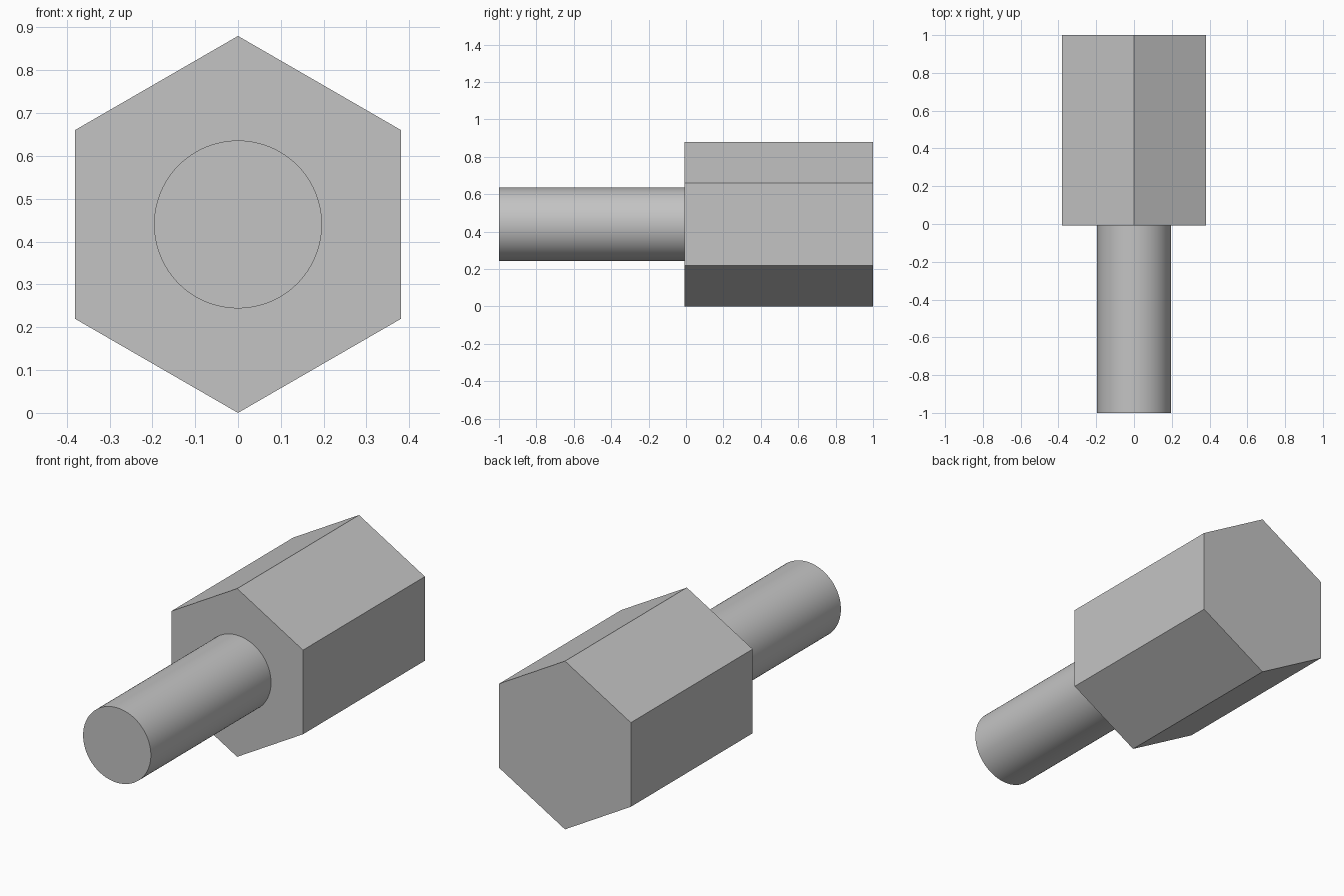
import bpy
import math

cube = bpy.data.objects.get("Cube")
if cube:
    bpy.data.objects.remove(cube, do_unlink=True)

# Single plain metal colour
GREY = (0.55, 0.55, 0.55, 1.0)
metal = bpy.data.materials.new("grey metal")
metal.use_nodes = True
metal.diffuse_color = GREY
metal.node_tree.nodes["Principled BSDF"].inputs["Base Color"].default_value = GREY

AXIS_Z = 0.44   # height of the shared axis
SHOULDER = -0.007  # where the shank meets the hex body


def prism(name, sides, radius, y0, y1):
    """Capped prism lying along y, with one corner pointing up."""
    bpy.ops.mesh.primitive_cylinder_add(
        vertices=sides, radius=radius, depth=y1 - y0,
        location=(0, (y0 + y1) / 2, AXIS_Z), rotation=(math.pi / 2, 0, 0))
    obj = bpy.context.object
    obj.name = name
    obj.data.materials.append(metal)
    return obj


# Hexagonal body, flat shaded
prism("hex_body", 6, 0.44, SHOULDER, 1)

# Round shank with smooth sides and crisp end
prism("round_shank", 96, 0.196, -1, SHOULDER)
bpy.ops.object.shade_smooth_by_angle(angle=math.radians(30))
